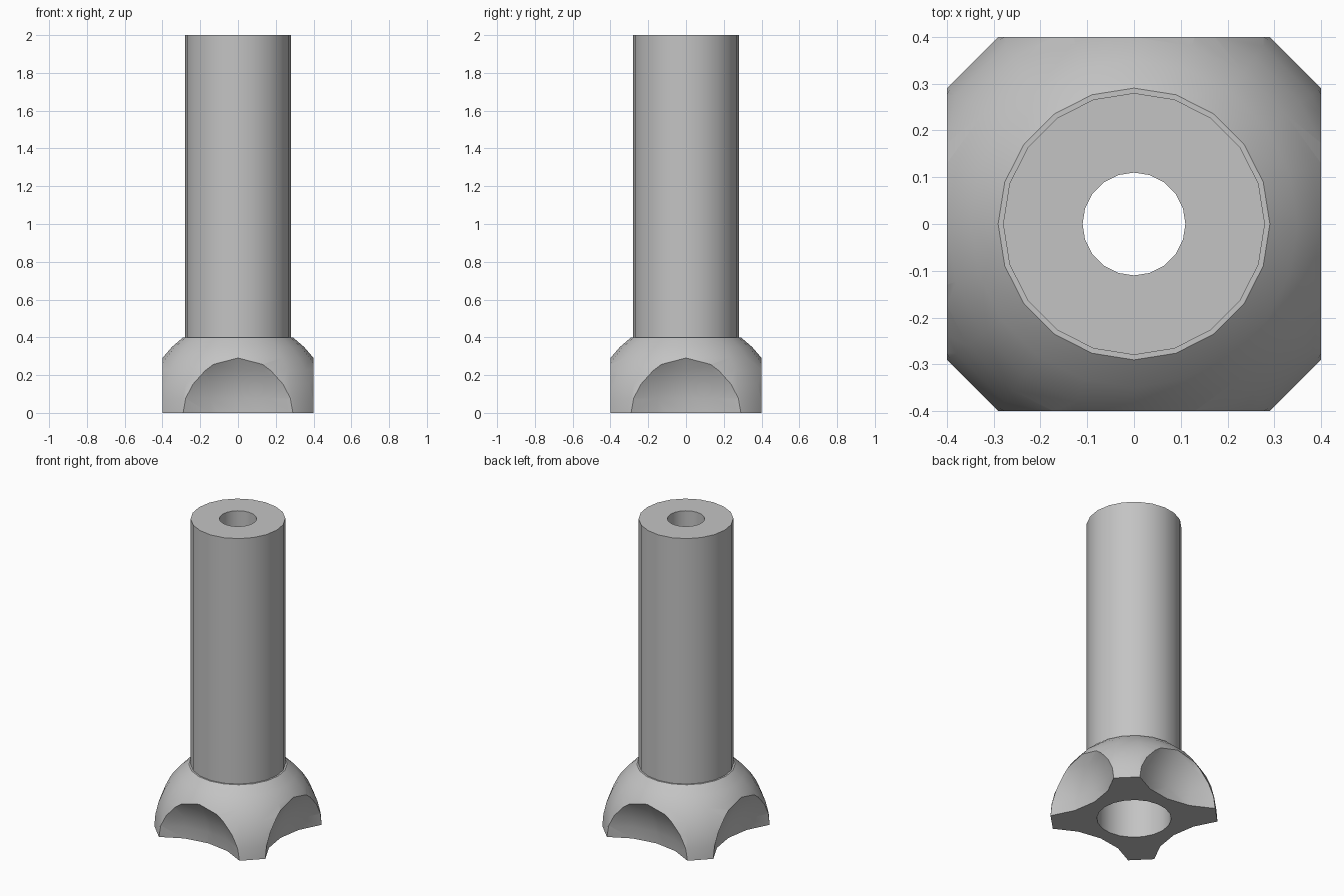
import bpy, bmesh, math
from mathutils import Matrix, Vector

cube = bpy.data.objects.get("Cube")
if cube:
    bpy.data.objects.remove(cube, do_unlink=True)

SIDES = 20
BALL = 0.4944      # radius of the domed foot and of the scoops
SHAFT, BORE, RECESS = 0.28, 0.11, 0.22


def add_object(name, bm):
    bmesh.ops.recalc_face_normals(bm, faces=bm.faces)
    mesh = bpy.data.meshes.new(name)
    bm.to_mesh(mesh)
    bm.free()
    obj = bpy.data.objects.new(name, mesh)
    bpy.context.collection.objects.link(obj)
    return obj


def lathe(name, profile):
    """Revolve a closed (radius, height) profile around z."""
    bm = bmesh.new()
    rings = []
    for i in range(SIDES):
        turn = Matrix.Rotation(math.tau * i / SIDES, 3, 'Z')
        rings.append([bm.verts.new(turn @ Vector((r, 0, z))) for r, z in profile])
    n = len(profile)
    for i in range(SIDES):
        a, b = rings[i], rings[(i + 1) % SIDES]
        for j in range(n):
            k = (j + 1) % n
            bm.faces.new((a[j], b[j], b[k], a[k]))
    return add_object(name, bm)


grey = bpy.data.materials.new("light grey")
grey.use_nodes = True
colour = (0.55, 0.55, 0.55, 1)
grey.diffuse_color = colour
grey.node_tree.nodes["Principled BSDF"].inputs["Base Color"].default_value = colour

# Domed foot, shaft and stepped bore in one turned profile
dome = [(BALL * math.cos(math.radians(a)), BALL * math.sin(math.radians(a)))
        for a in range(0, 55, 9)]
profile = dome + [(SHAFT, 0.4), (SHAFT, 2), (BORE, 2), (BORE, 1.2), (RECESS, 1.2), (RECESS, 0)]
body = lathe("shaft_with_scooped_foot", profile)
body.data.materials.append(grey)

# Four ball-shaped scoops around the foot
bm = bmesh.new()
for i in range(4):
    place = Matrix.Rotation(math.pi / 2 * i, 4, 'Z') @ Matrix.Translation((0.8, 0, 0))
    bmesh.ops.create_uvsphere(bm, u_segments=SIDES, v_segments=SIDES, radius=BALL, matrix=place)
scoops = add_object("scoop_cutter", bm)
scoops.data.materials.append(grey)
scoops.hide_render = True

cut = body.modifiers.new("scoops", 'BOOLEAN')
cut.operation = 'DIFFERENCE'
cut.solver = 'EXACT'
cut.object = scoops

bpy.ops.object.select_all(action='DESELECT')
body.select_set(True)
bpy.context.view_layer.objects.active = body
bpy.ops.object.modifier_apply(modifier=cut.name)
bpy.data.objects.remove(scoops, do_unlink=True)
bpy.ops.object.shade_smooth_by_angle(angle=math.radians(30))
